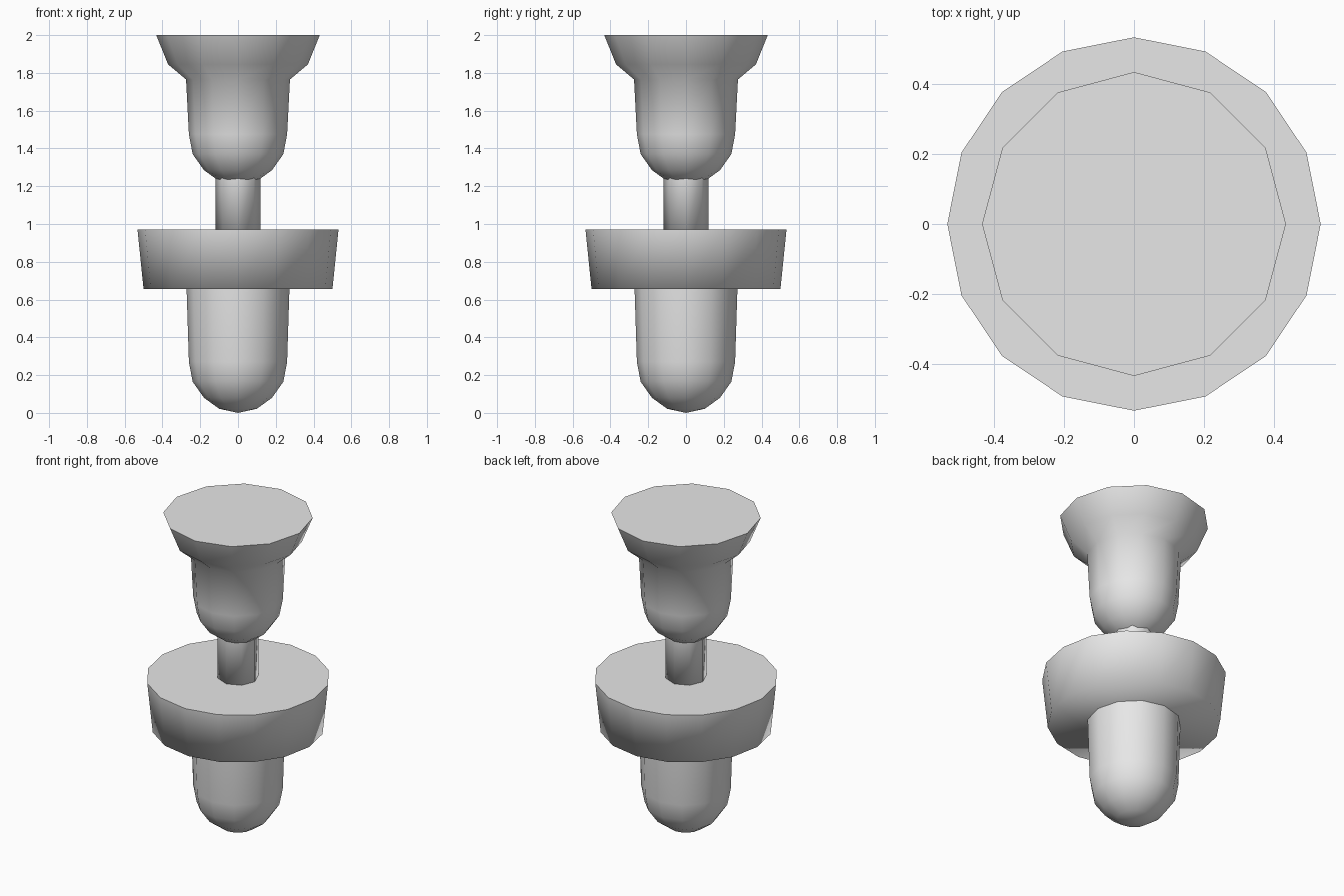
import bpy, bmesh, math

cube = bpy.data.objects.get("Cube")
if cube:
    bpy.data.objects.remove(cube, do_unlink=True)

grey = bpy.data.materials.new("plain grey")
grey.use_nodes = True
colour = (0.8, 0.8, 0.8, 1)
grey.diffuse_color = colour
grey.node_tree.nodes["Principled BSDF"].inputs["Base Color"].default_value = colour


def lathe(name, profile, sides):
    """Revolve (radius, height) points; a zero radius makes a tip, open ends get caps."""
    bm = bmesh.new()
    rings = []
    for r, z in profile:
        count = sides if r else 1
        rings.append([bm.verts.new((r * math.cos(2 * math.pi * i / sides),
                                    r * math.sin(2 * math.pi * i / sides), z))
                      for i in range(count)])
    for low, high in zip(rings, rings[1:]):
        for i in range(sides):
            j = (i + 1) % sides
            if len(low) == 1:
                bm.faces.new((low[0], high[j], high[i]))
            else:
                bm.faces.new((low[i], low[j], high[j], high[i]))
    if len(rings[0]) > 1:
        bm.faces.new(rings[0][::-1])
    top = bm.faces.new(rings[-1])
    # Soft sides and underside, crisp rim around the flat top
    for f in bm.faces:
        f.smooth = True
    for e in top.edges:
        e.smooth = False
    mesh = bpy.data.meshes.new(name)
    bm.to_mesh(mesh)
    bm.free()
    mesh.materials.append(grey)
    obj = bpy.data.objects.new(name, mesh)
    bpy.context.collection.objects.link(obj)
    return obj


# Rounded bullet end shared by the lower and upper bodies
bullet = [(0, 0), (0.1, 0.022), (0.18, 0.08), (0.24, 0.165), (0.26, 0.27)]

lathe("lower_body", bullet + [(0.273, 0.68)], 12)
lathe("collar_disc", [(0.5, 0.655), (0.532, 0.97)], 16)
lathe("neck_rod", [(0.119, 0.95), (0.119, 1.27)], 8)
lathe("upper_body", [(r, z + 1.205) for r, z in bullet]
      + [(0.275, 1.765), (0.37, 1.845), (0.433, 2.0)], 12)
